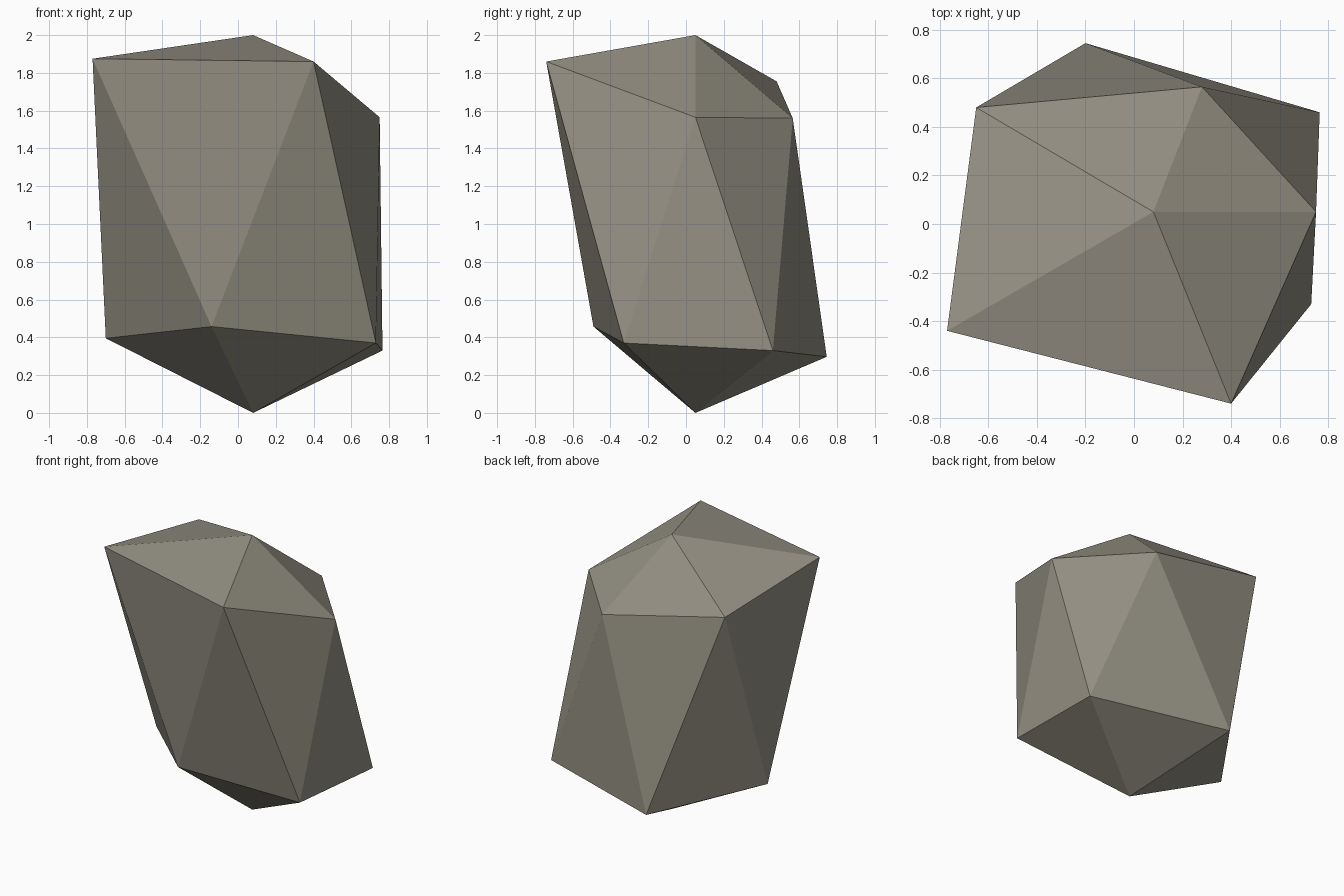
import bpy, bmesh

if "Cube" in bpy.data.objects:
    bpy.data.objects.remove(bpy.data.objects["Cube"])

# Low-poly boulder: an irregular icosahedron (two apexes, two staggered rings of five)
TOP, BOTTOM = (0.08, 0.05, 2.0), (0.08, 0.05, 0.0)
UPPER = [(-0.77, -0.44, 1.875), (0.40, -0.74, 1.86), (0.75, 0.05, 1.565),
         (0.28, 0.565, 1.56), (-0.65, 0.48, 1.755)]
LOWER = [(-0.14, -0.49, 0.457), (0.73, -0.33, 0.37), (0.765, 0.46, 0.33),
         (-0.20, 0.745, 0.297), (-0.70, 0.06, 0.395)]

bm = bmesh.new()
top, bottom = bm.verts.new(TOP), bm.verts.new(BOTTOM)
up = [bm.verts.new(p) for p in UPPER]
low = [bm.verts.new(p) for p in LOWER]

# Cap, two side triangles and base triangle for each fifth
for i in range(5):
    j = (i + 1) % 5
    bm.faces.new((top, up[i], up[j]))
    bm.faces.new((up[i], low[i], up[j]))
    bm.faces.new((low[i], low[j], up[j]))
    bm.faces.new((bottom, low[j], low[i]))
bmesh.ops.recalc_face_normals(bm, faces=bm.faces)

mesh = bpy.data.meshes.new("boulder")
bm.to_mesh(mesh)
bm.free()

# Warm grey stone
stone = bpy.data.materials.new("warm grey stone")
stone.diffuse_color = (0.30, 0.28, 0.228, 1.0)
stone.use_nodes = True
stone.node_tree.nodes["Principled BSDF"].inputs["Base Color"].default_value = stone.diffuse_color
mesh.materials.append(stone)

boulder = bpy.data.objects.new("boulder", mesh)
bpy.context.collection.objects.link(boulder)
